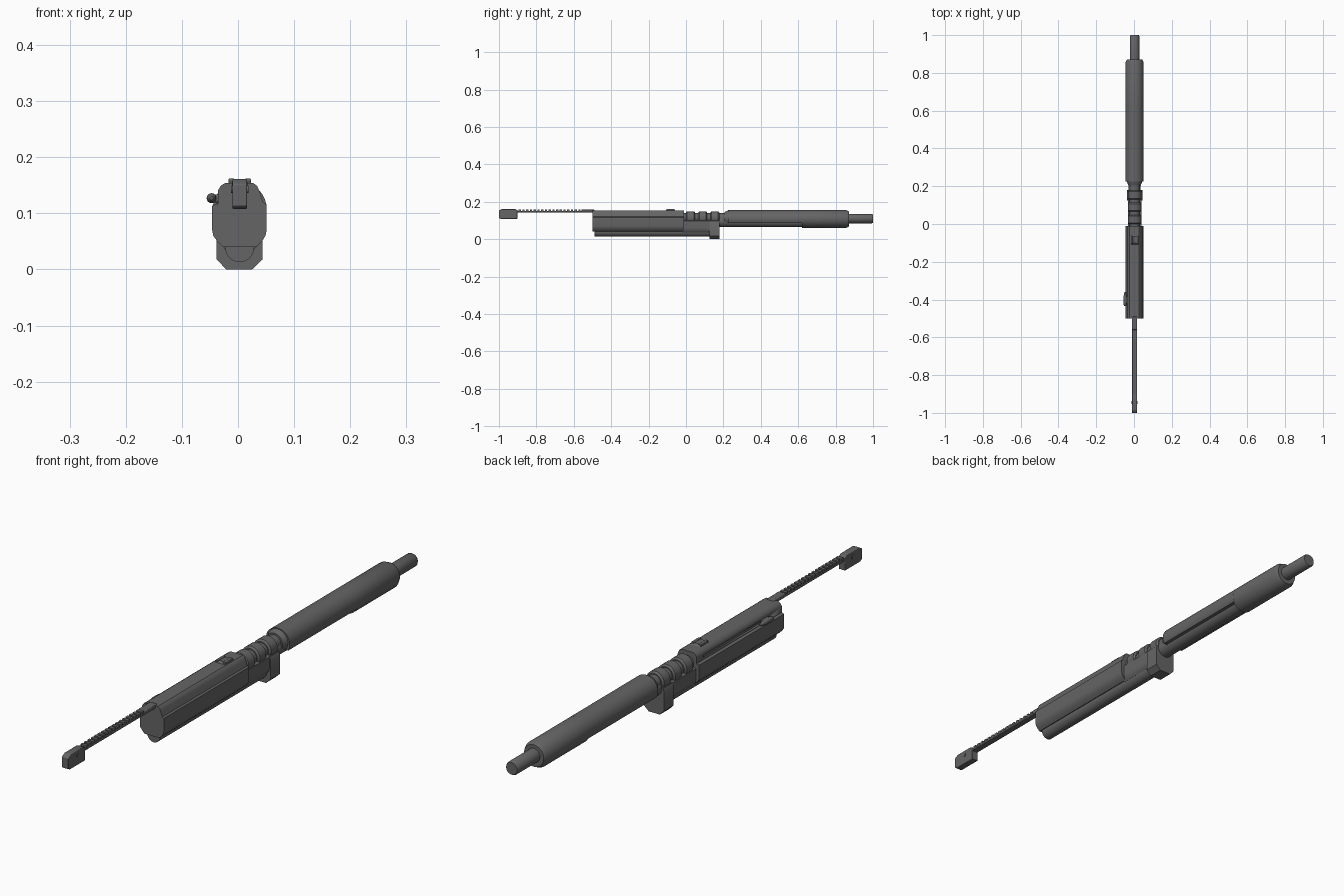
import bpy, bmesh, math

cube = bpy.data.objects.get("Cube")
if cube:
    bpy.data.objects.remove(cube, do_unlink=True)

CX = 0.003  # shared centre line of the barrel and receiver

steel = bpy.data.materials.new("dark grey steel")
steel.use_nodes = True
GREY = (0.13, 0.13, 0.13, 1)
steel.diffuse_color = GREY
steel.node_tree.nodes["Principled BSDF"].inputs["Base Color"].default_value = GREY


def finish(name, bm, bevel=0):
    bmesh.ops.recalc_face_normals(bm, faces=bm.faces)
    me = bpy.data.meshes.new(name)
    bm.to_mesh(me)
    bm.free()
    me.materials.append(steel)
    ob = bpy.data.objects.new(name, me)
    bpy.context.collection.objects.link(ob)
    if bevel:
        mod = ob.modifiers.new("bevel", 'BEVEL')
        mod.width, mod.segments, mod.limit_method = bevel, 2, 'ANGLE'
    bpy.ops.object.select_all(action='DESELECT')
    ob.select_set(True)
    bpy.context.view_layer.objects.active = ob
    bpy.ops.object.shade_smooth_by_angle(angle=math.radians(32))
    return ob


def extrude(name, profile, a, b, axis='Y', bevel=0):
    """Extrude an (x, z) profile along Y, or a (y, z) profile along X."""
    bm = bmesh.new()
    ends = []
    for t in (a, b):
        ends.append([bm.verts.new((p + CX, t, z) if axis == 'Y' else (t + CX, p, z))
                     for p, z in profile])
    for loop in ends:
        bm.faces.new(loop)
    n = len(profile)
    for i in range(n):
        j = (i + 1) % n
        bm.faces.new((ends[0][i], ends[0][j], ends[1][j], ends[1][i]))
    return finish(name, bm, bevel)


def box(name, x0, x1, y0, y1, z0, z1, bevel=0):
    return extrude(name, [(x0, z0), (x1, z0), (x1, z1), (x0, z1)], y0, y1, bevel=bevel)


def lathe(name, outline, z, x=CX, sides=32):
    """Turn (y, radius) points around an axis along Y."""
    bm = bmesh.new()
    rings = [[bm.verts.new((x + r * math.cos(2 * math.pi * i / sides), y,
                            z + r * math.sin(2 * math.pi * i / sides)))
              for i in range(sides)] for y, r in outline]
    for r0, r1 in zip(rings, rings[1:]):
        for i in range(sides):
            j = (i + 1) % sides
            bm.faces.new((r0[i], r0[j], r1[j], r1[i]))
    bm.faces.new(rings[0])
    bm.faces.new(rings[-1])
    return finish(name, bm)


def arc(rx, rz, z, a, b, n=20):
    return [(rx * math.cos(math.radians(a + (b - a) * i / n)),
             z + rz * math.sin(math.radians(a + (b - a) * i / n))) for i in range(n + 1)]


# Receiver with a stepped upper cover
receiver = extrude("receiver", [
    (-.029, .04), (.029, .04), (.039, .049), (.046, .06), (.048, .07), (.048, .116),
    (.042, .12), (.035, .14), (.031, .149), (.024, .154), (-.026, .154), (-.034, .149),
    (-.039, .14), (-.039, .117), (-.049, .114), (-.049, .07), (-.047, .06), (-.039, .049)],
    -.5, -.01)

# Handle slot along the receiver's right side
slot = box("slot_cutter", -.06, -.034, -.42, -.05, .121, .133)
slot.hide_render = True
slot.hide_viewport = True
cut = receiver.modifiers.new("slot", 'BOOLEAN')
cut.operation, cut.object, cut.solver = 'DIFFERENCE', slot, 'EXACT'

# Charging handle
box("handle_stem", -.05, -.03, -.42, -.385, .119, .134, .004)
lathe("handle_knob", [(-.435, .003), (-.43, .007), (-.415, .009), (-.39, .009),
                      (-.37, .006), (-.36, .003)], .127, x=-.047, sides=16)

# Lower guide tube under the receiver
extrude("lower_tube", [(.026, .05)] + arc(.026, .027, .04, 0, -180) + [(-.026, .05)],
        -.49, .14)

# Trunnion and its end block
extrude("trunnion", [(-.026, .036), (.026, .036), (.034, .046), (.036, .06), (.036, .098),
                     (.028, .102), (-.028, .102), (-.036, .098), (-.036, .06), (-.034, .046)],
        -.02, .18)
extrude("trunnion_end_block", [(-.024, 0), (.022, 0), (.041, .018), (.041, .088), (.034, .1),
                               (-.034, .1), (-.041, .088), (-.041, .018)], .125, .18)

# Barrel and its collars
lathe("barrel", [(-.03, .027), (.25, .027)], .112)
for i, y in enumerate((.0, .065, .13)):
    lathe(f"barrel_collar_{i + 1}", [(y, .03), (y + .006, .036), (y + .042, .036),
                                     (y + .048, .03)], .113)

# Shroud: full round at the far end, open underneath nearer the receiver
lathe("shroud_end", [(.62, .048), (.855, .048), (.872, .04)], .108)
extrude("shroud_cover", arc(.048, .048, .108, -28, 208, 32), .225, .625)
lathe("shroud_shoulder", [(.205, .033), (.228, .042)], .112)
lathe("shroud_inner_tube", [(.18, .031), (.64, .031)], .095)

# Muzzle
lathe("muzzle", [(.86, .025), (.995, .025), (1, .022)], .11)

# Sight block with a pair of ears on the receiver
extrude("sight_base", [(-.115, .148), (-.1, .16), (-.065, .16), (-.045, .145), (-.02, .14),
                       (-.02, .12), (-.11, .12)], -.02, .02, 'X')
for side, x in (("right", -.02), ("left", .009)):
    box(f"sight_ear_{side}", x, x + .011, -.105, -.062, .145, .162, .002)

# Front rod with notched top
box("rod", -.013, .013, -.92, -.49, .143, .151, .002)
for i in range(17):
    y = -.895 + i * .02
    box(f"rod_tooth_{i + 1}", -.012, .012, y, y + .012, .149, .158)
box("rod_root", -.014, .014, -.56, -.49, .143, .158, .003)

# Rod end block with a wedge nose and a small cross pin
extrude("rod_end_block", [(-1, .113), (-.99, .108), (-.902, .108), (-.902, .156),
                          (-.915, .161), (-.985, .161), (-1, .152)], -.013, .013, 'X', .002)
extrude("rod_end_pin", [(-.945 + .007 * math.cos(a * math.pi / 6),
                         .143 + .007 * math.sin(a * math.pi / 6)) for a in range(12)],
        -.0155, .0155, 'X')
